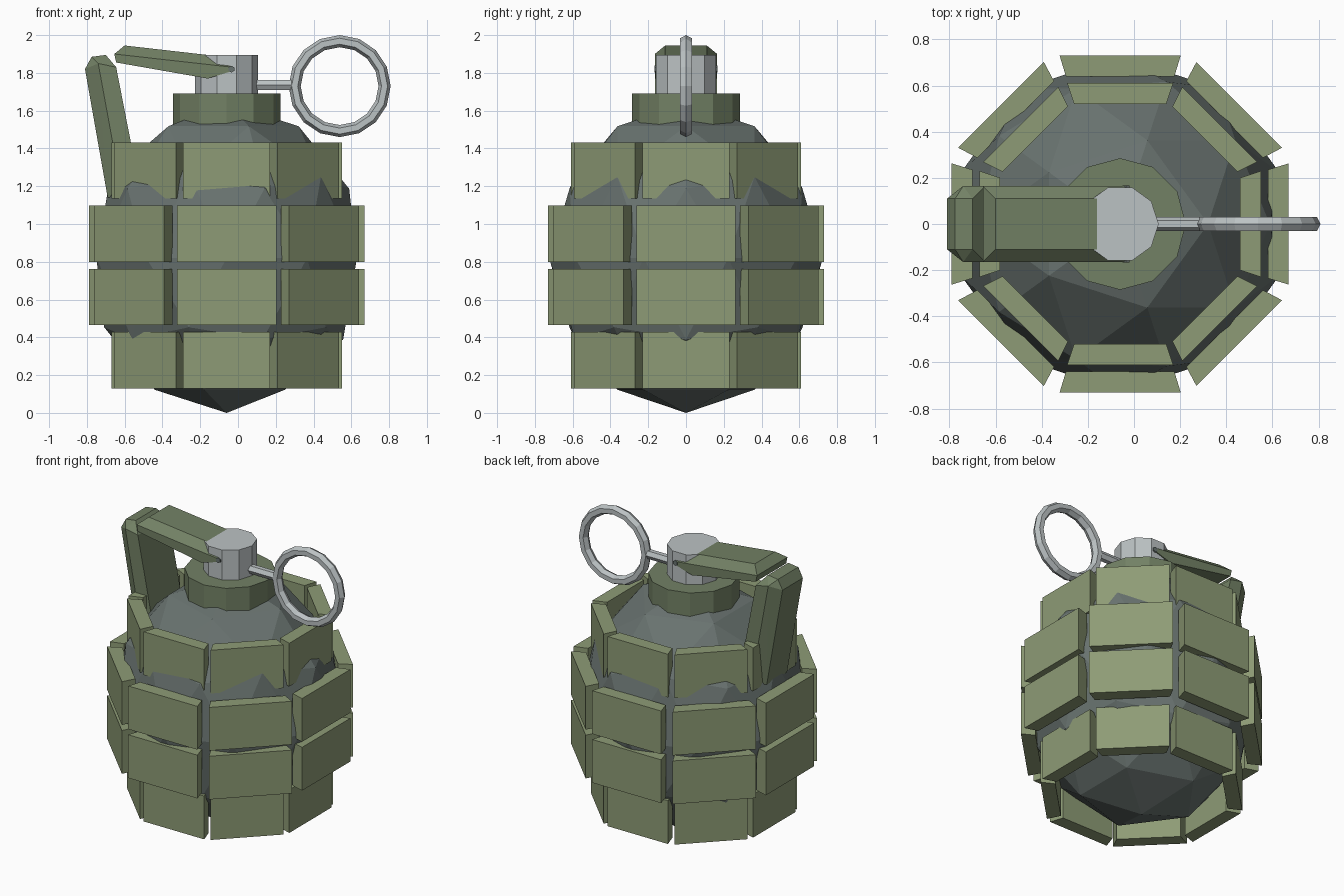
import bpy, bmesh, math
from mathutils import Matrix, Vector

if "Cube" in bpy.data.objects:
    bpy.data.objects.remove(bpy.data.objects["Cube"])

CX = -0.06  # axis of the body


def material(name, rgb):
    m = bpy.data.materials.new(name)
    m.diffuse_color = (*rgb, 1)
    m.use_nodes = True
    m.node_tree.nodes["Principled BSDF"].inputs["Base Color"].default_value = m.diffuse_color
    return m


GREEN = material("green", (0.27, 0.33, 0.18))
OLIVE = material("olive", (0.17, 0.22, 0.13))
DARK = material("dark_grey", (0.14, 0.17, 0.16))
STEEL = material("steel", (0.50, 0.54, 0.55))


def make(name, bm, mat):
    bmesh.ops.recalc_face_normals(bm, faces=bm.faces)
    me = bpy.data.meshes.new(name)
    bm.to_mesh(me)
    bm.free()
    me.materials.append(mat)
    ob = bpy.data.objects.new(name, me)
    bpy.context.collection.objects.link(ob)
    return ob


def cylinder(name, r, length, sides, matrix, mat):
    bm = bmesh.new()
    bmesh.ops.create_cone(bm, cap_ends=True, segments=sides, radius1=r, radius2=r,
                          depth=length, matrix=matrix)
    return make(name, bm, mat)


def hull(name, points, mat):
    """Convex solid from (x, half_width, z) points mirrored across y."""
    bm = bmesh.new()
    for x, y, z in points:
        for s in (-1, 1):
            bm.verts.new((x, s * y, z))
    bmesh.ops.convex_hull(bm, input=bm.verts)
    bmesh.ops.dissolve_limit(bm, angle_limit=0.02, verts=bm.verts, edges=bm.edges)
    return make(name, bm, mat)


# Faceted core
bm = bmesh.new()
bmesh.ops.create_icosphere(bm, subdivisions=2, radius=1)
bmesh.ops.transform(bm, verts=bm.verts, matrix=Matrix.Translation((CX, 0, 0.82))
                    @ Matrix.Diagonal((0.725, 0.725, 0.82, 1)))
make("core", bm, DARK)

# Four rows of eight shell blocks: z bottom, inner/outer distance, inner/outer half width
rows = [(0.13, 0.52, 0.61, 0.20, 0.23), (0.465, 0.64, 0.73, 0.235, 0.2625),
        (0.80, 0.64, 0.73, 0.235, 0.2625), (1.135, 0.52, 0.61, 0.20, 0.23)]
for i, (z, r0, r1, w0, w1) in enumerate(rows):
    for k in range(8):
        ob = hull(f"shell_block_{i + 1}_{k + 1}",
                  [(r, w, h) for r, w in ((r0, w0), (r1, w1)) for h in (z, z + 0.297)], GREEN)
        ob.data.transform(Matrix.Translation((CX, 0, 0)) @ Matrix.Rotation(k * math.pi / 4, 4, 'Z'))

# Collar and fuse head
cylinder("collar", 0.285, 0.22, 12, Matrix.Translation((CX, 0, 1.58)), OLIVE)
cylinder("fuse_head", 0.167, 0.215, 10, Matrix.Translation((CX, 0, 1.7875))
         @ Matrix.Rotation(math.pi / 2, 4, 'Z'), STEEL)

# Lever: upper arm and hanging arm, with chamfered long edges
W, N = 0.165, 0.11
hull("lever_top", [(-0.655, W, 1.90), (-0.645, W, 1.855), (-0.16, W, 1.77), (-0.03, W, 1.81),
                   (-0.03, W, 1.83), (-0.60, N, 1.945), (-0.10, N, 1.888)], OLIVE)
hull("lever_side", [(-0.81, N, 1.82), (-0.775, N, 1.885), (-0.70, N, 1.895), (-0.74, W, 1.85),
                    (-0.645, W, 1.83), (-0.69, N, 1.14), (-0.61, W, 1.14), (-0.51, W, 1.14)], OLIVE)

# Hinge pin through the fuse head
cylinder("hinge_pin", 0.018, 0.335, 6, Matrix.Translation((-0.035, 0, 1.82))
         @ Matrix.Rotation(math.pi / 2, 4, 'X'), DARK)

# Pull pin and ring
cylinder("pull_pin", 0.031, 0.24, 6, Matrix.Translation((0.195, 0, 1.735))
         @ Matrix.Rotation(math.pi / 2, 4, 'Y'), STEEL)
bm = bmesh.new()
n, m = 16, 6
loops = []
for i in range(n):
    a = 2 * math.pi * i / n
    loop = []
    for j in range(m):
        b = 2 * math.pi * j / m
        r = 0.238 + 0.032 * math.cos(b)
        loop.append(bm.verts.new((0.538 + r * math.cos(a), 0.036 * math.sin(b),
                                  1.73 + r * math.sin(a))))
    loops.append(loop)
for i in range(n):
    p, q = loops[i], loops[(i + 1) % n]
    for j in range(m):
        bm.faces.new((p[j], q[j], q[(j + 1) % m], p[(j + 1) % m]))
make("pull_ring", bm, STEEL)
